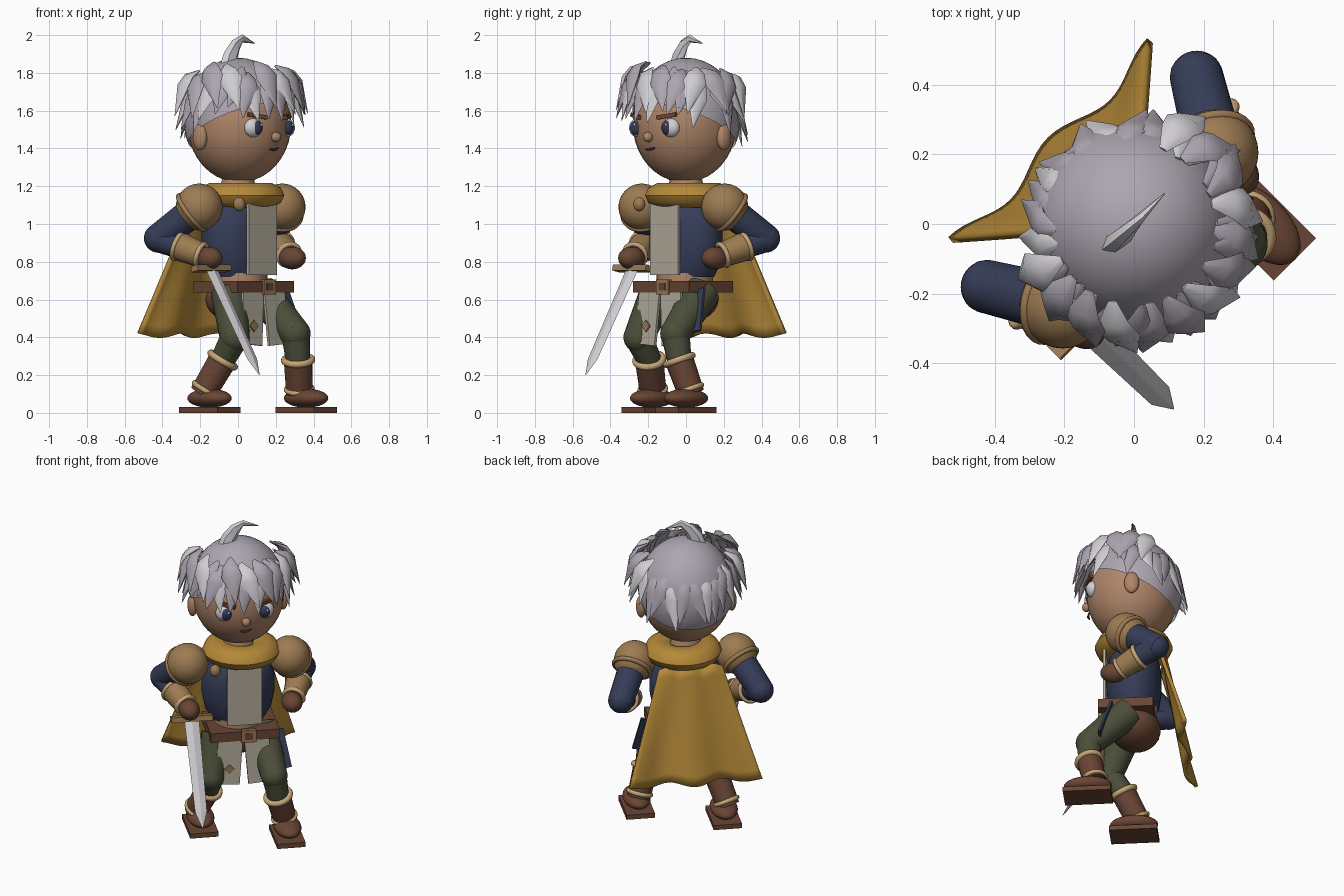
import bpy, bmesh, math, random
from mathutils import Vector as V, Matrix, Euler

if "Cube" in bpy.data.objects:
    bpy.data.objects.remove(bpy.data.objects["Cube"])
random.seed(4)
TURN = Matrix.Rotation(math.pi / 4, 4, 'Z')  # parts are built facing -y, then turned
tau = math.tau


def material(name, *rgb):
    m = bpy.data.materials.new(name)
    m.use_nodes = True
    m.diffuse_color = (*rgb, 1)
    m.node_tree.nodes["Principled BSDF"].inputs["Base Color"].default_value = (*rgb, 1)
    return m


SKIN = material("skin", .43, .235, .14)
HAIR = material("violet grey hair", .42, .38, .44)
PALE = material("pale silver", .64, .62, .65)
NAVY = material("navy cloth", .036, .046, .095)
GOLD = material("gold cloth", .46, .25, .04)
TAN = material("tan leather", .34, .2, .085)
CREAM = material("cream trim", .56, .38, .18)
BROWN = material("brown leather", .14, .06, .035)
GREEN = material("olive cloth", .072, .077, .042)
LINEN = material("linen", .46, .42, .34)


def finish(name, bm, mat, smooth=True):
    bmesh.ops.recalc_face_normals(bm, faces=bm.faces)
    bm.transform(TURN)
    me = bpy.data.meshes.new(name)
    bm.to_mesh(me)
    bm.free()
    me.materials.append(mat)
    if smooth:
        me.polygons.foreach_set("use_smooth", [True] * len(me.polygons))
        me.set_sharp_from_angle(angle=math.radians(40))
    ob = bpy.data.objects.new(name, me)
    bpy.context.collection.objects.link(ob)
    return ob


def ball(name, c, r, mat, cut=None):
    bm = bmesh.new()
    bmesh.ops.create_uvsphere(bm, u_segments=32, v_segments=20, radius=1)
    r = r if isinstance(r, tuple) else (r, r, r)
    bm.transform(Matrix.LocRotScale(V(c), None, V(r)))
    if cut:
        bmesh.ops.bisect_plane(bm, geom=bm.verts[:] + bm.edges[:] + bm.faces[:],
                               plane_co=cut[0], plane_no=cut[1], clear_inner=True)
    return finish(name, bm, mat)


def box(name, c, half, mat, rot=(0, 0, 0)):
    bm = bmesh.new()
    bmesh.ops.create_cube(bm, size=2)
    bm.transform(Matrix.LocRotScale(V(c), Euler(rot), V(half)))
    return finish(name, bm, mat, False)


def loft(name, rings, mat, around=True, along=False, caps=True, smooth=True):
    bm = bmesh.new()
    rows = [[bm.verts.new(p) for p in ring] for ring in rings]
    n, k = len(rows[0]), len(rows)
    for i in range(k if along else k - 1):
        a, b = rows[i], rows[(i + 1) % k]
        for j in range(n if around else n - 1):
            bm.faces.new((a[j], a[(j + 1) % n], b[(j + 1) % n], b[j]))
    if caps:
        bm.faces.new(rows[0])
        bm.faces.new(rows[-1])
    return finish(name, bm, mat, smooth)


def tube(name, pts, radii, mat, sides=18, flat=1, up=(0.3, 0.9, 0.2)):
    pts = [V(p) for p in pts]
    rings = []
    for i, p in enumerate(pts):
        t = (pts[min(i + 1, len(pts) - 1)] - pts[max(i - 1, 0)]).normalized()
        s = t.cross(V(up)).normalized()
        u = s.cross(t)
        rings.append([p + radii[i] * (math.cos(a) * s + flat * math.sin(a) * u)
                      for a in (tau * j / sides for j in range(sides))])
    return loft(name, rings, mat)


def hoop(name, c, axis, big, small, mat, squash=1):
    q = V(axis).to_track_quat('Z', 'Y')
    rings = []
    for i in range(28):
        a = tau * i / 28
        rings.append([V(c) + q @ V(((big + small * math.cos(b)) * math.cos(a),
                                    (big + small * math.cos(b)) * math.sin(a),
                                    squash * small * math.sin(b)))
                      for b in (tau * j / 10 for j in range(10))])
    return loft(name, rings, mat, along=True, caps=False)


# Head and face
ball("head", (0, -.01, 1.53), (.275, .275, .31), SKIN)
tube("neck", [(0, 0, 1.04), (0, 0, 1.13), (0, 0, 1.26)], [.15, .11, .08], SKIN)
ball("nose", (0, -.285, 1.46), .027, SKIN)
tube("mouth", [(-.033, -.27, 1.395), (0, -.276, 1.393), (.033, -.268, 1.402)],
     [.004, .008, .004], BROWN, sides=8)
for side, s in (("right", -1), ("left", 1)):
    ball(side + "_ear", (s * .275, .01, 1.46), (.03, .045, .07), SKIN)
    ball(side + "_eye", (s * .122, -.235, 1.51), (.055, .042, .052), PALE)
    ball(side + "_iris", (s * .118, -.256, 1.51), (.036, .027, .04), NAVY)
    ball(side + "_eye_glint", (s * .118 + .012, -.28, 1.525), .007, PALE)
    box(side + "_brow", (s * .115, -.262, 1.572), (.054, .012, .011), BROWN,
        (0, -s * .16, s * .46))

# Hair: skull cap cut on a slope, rows of pointed locks and one curled tuft
ball("hair_cap", (0, 0, 1.555), (.288, .288, .325), HAIR, cut=((0, 0, 1.51), (0, .43, .9)))


def lock(angle, root, mid, tip, width, mat):
    sway = random.uniform(-.2, .2)

    def at(r, z, lean):
        a = angle + sway * lean
        return V((math.sin(a) * r, -math.cos(a) * r, z))
    between = ((root[0] + mid[0]) / 2 + .015, (root[1] + mid[1]) / 2 + .01)
    tube("hair_lock", [at(*root, -.6), at(*between, -.2), at(*mid, .2), at(*tip, 1)],
         [width * .2, width * .75, width, .002], mat, sides=6, flat=.42,
         up=(math.sin(angle), -math.cos(angle), .35))


for i in range(24):
    a = tau * (i + random.uniform(-.25, .25)) / 24
    front = (1 + math.cos(a)) / 2
    j = random.uniform(-.03, .03)
    lock(a, (.22 + .02 * front, 1.72 + .1 * front + j),
         (.268 + .055 * front, 1.61 + .1 * front + j),
         (.325 + .035 * front, 1.45 + .14 * front + 2 * j), .053, (HAIR, PALE, HAIR)[i % 3])
for i in range(13):
    j = random.uniform(-.03, .03)
    lock(-1.9 + .317 * i, (.23, 1.83 + j), (.32, 1.75 + j), (.37, 1.59 + j), .062, (PALE, HAIR, HAIR)[i % 3])
tube("hair_tuft", [(-.07, 0, 1.84), (-.055, 0, 1.89), (-.015, 0, 1.95), (.03, 0, 1.982), (.125, 0, 1.957)],
     [.05, .045, .034, .022, .002], PALE, sides=6, flat=.6)

# Trunk, scarf and linen tabard
loft("torso", [[(w * math.cos(tau * j / 32), d * math.sin(tau * j / 32), z) for j in range(32)]
               for z, w, d in ((.72, .165, .13), (.78, .2, .155), (.88, .22, .165),
                               (.98, .22, .165), (1.06, .195, .15), (1.12, .13, .11))], NAVY)
tube("waist", [(0, -.01, .6), (0, -.01, .74)], [.15, .15], SKIN)
ball("hips", (0, .01, .6), (.18, .15, .12), BROWN)
hoop("scarf", (.02, 0, 1.152), (0, 0, 1), .135, .098, GOLD, .7)
ball("brooch", (-.17, -.18, 1.105), (.032, .032, .038), TAN)
box("tabard", (.01, -.168, .925), (.105, .008, .195), LINEN)
box("belt", (.01, -.033, .667), (.21, .165, .03), BROWN)
box("buckle", (.03, -.197, .667), (.045, .012, .04), TAN)
box("buckle_centre", (.03, -.209, .667), (.024, .004, .02), BROWN)
for name, x, tilt in (("right_skirt", -.09, .08), ("left_skirt", .09, -.08)):
    box(name, (x, -.195, .51), (.075, .008, .15), LINEN, (-.05, tilt, 0))
box("skirt_diamond", (-.09, -.209, .46), (.022, .004, .022), TAN, (0, math.pi / 4, 0))
box("hip_cloth", (.22, -.15, .54), (.055, .007, .12), NAVY, (-.3, -.18, 0))

# Cape: rows widen downwards and the folds deepen
rows = []
for i in range(13):
    t = i / 12
    rows.append([((.19 + .215 * t) * u,
                  .15 + .165 * t + .025 * t * math.cos(tau * u) + .03 * (1 - t) * (1 - u * u),
                  1.11 - .7 * t + .012 * (1 - 2 * t) * math.cos(9 * u))
                 for u in (j / 16 - 1 for j in range(33))])
cape = loft("cape", rows, GOLD, around=False, caps=False)
solid = cape.modifiers.new("thickness", 'SOLIDIFY')
solid.thickness, solid.offset = .022, 0

# Arms, mirrored, hands in front of the hips
for side, s in (("right", -1), ("left", 1)):
    shoulder, elbow, hand = V((s * .31, -.02, 1.09)), V((s * .425, .17, .925)), V((s * .312, -.095, .82))
    down = (elbow - shoulder).normalized()
    fore = hand - elbow
    ball(side + "_pauldron", shoulder, .124, TAN)
    hoop(side + "_pauldron_rim", shoulder + down * .05, down, .112, .014, TAN)
    tube(side + "_upper_arm", [shoulder, elbow, elbow + down * .035], [.085, .077, .07], NAVY)
    ball(side + "_elbow", elbow, .077, NAVY)
    tube(side + "_forearm", [elbow, elbow + fore * .6], [.075, .06], NAVY)
    tube(side + "_bracer", [elbow + fore * .38, elbow + fore * .85], [.078, .066], TAN)
    for f, r in ((.4, .072), (.84, .06)):
        hoop(side + "_bracer_trim", elbow + fore * f, fore, r, .013, CREAM)
    ball(side + "_glove", hand, (.062, .08, .06), BROWN)

# Legs, the left one striding forwards
for side, hip, knee, cuff, ankle, foot in (
        ("right", (-.135, -.07, .64), (-.19, -.165, .4), (-.195, -.08, .28), (-.255, .01, .1), (-.233, -.02)),
        ("left", (.14, -.02, .64), (.175, -.255, .42), (.2, -.25, .28), (.25, -.21, .1), (.255, -.255))):
    shin = V(cuff) - V(ankle)
    tube(side + "_thigh", [hip, knee], [.1, .08], GREEN)
    ball(side + "_knee", knee, .08, GREEN)
    tube(side + "_shin", [knee, cuff], [.076, .065], GREEN)
    tube(side + "_boot", [ankle, cuff], [.07, .076], BROWN)
    hoop(side + "_boot_cuff", cuff, shin, .073, .018, CREAM)
    hoop(side + "_ankle_strap", V(ankle) + shin * .14, shin, .068, .014, CREAM)
    ball(side + "_shoe", (*foot, .078), (.082, .145, .05), BROWN)
    box(side + "_sole", (*foot, .015), (.086, .144, .015), BROWN)

# Sword, pointing down and forwards from the right hand
tip, guard = V((-.295, -.456, .2)), V((-.3, -.1, .765))
along = (tip - guard).normalized()
thick = along.cross(V((1, 0, 0))).normalized()
blade = []
for p, w in ((guard, .045), (tip - along * .1, .036), (tip, .002)):
    blade.append([p + V((w, 0, 0)), p + thick * w * .28, p - V((w, 0, 0)), p - thick * w * .28])
loft("blade", blade, PALE, smooth=False)
box("sword_guard", guard, (.125, .026, .016), TAN, (-.2, 0, 0))
tube("sword_grip", [guard, guard - along * .1], [.022, .022], BROWN, sides=10)
